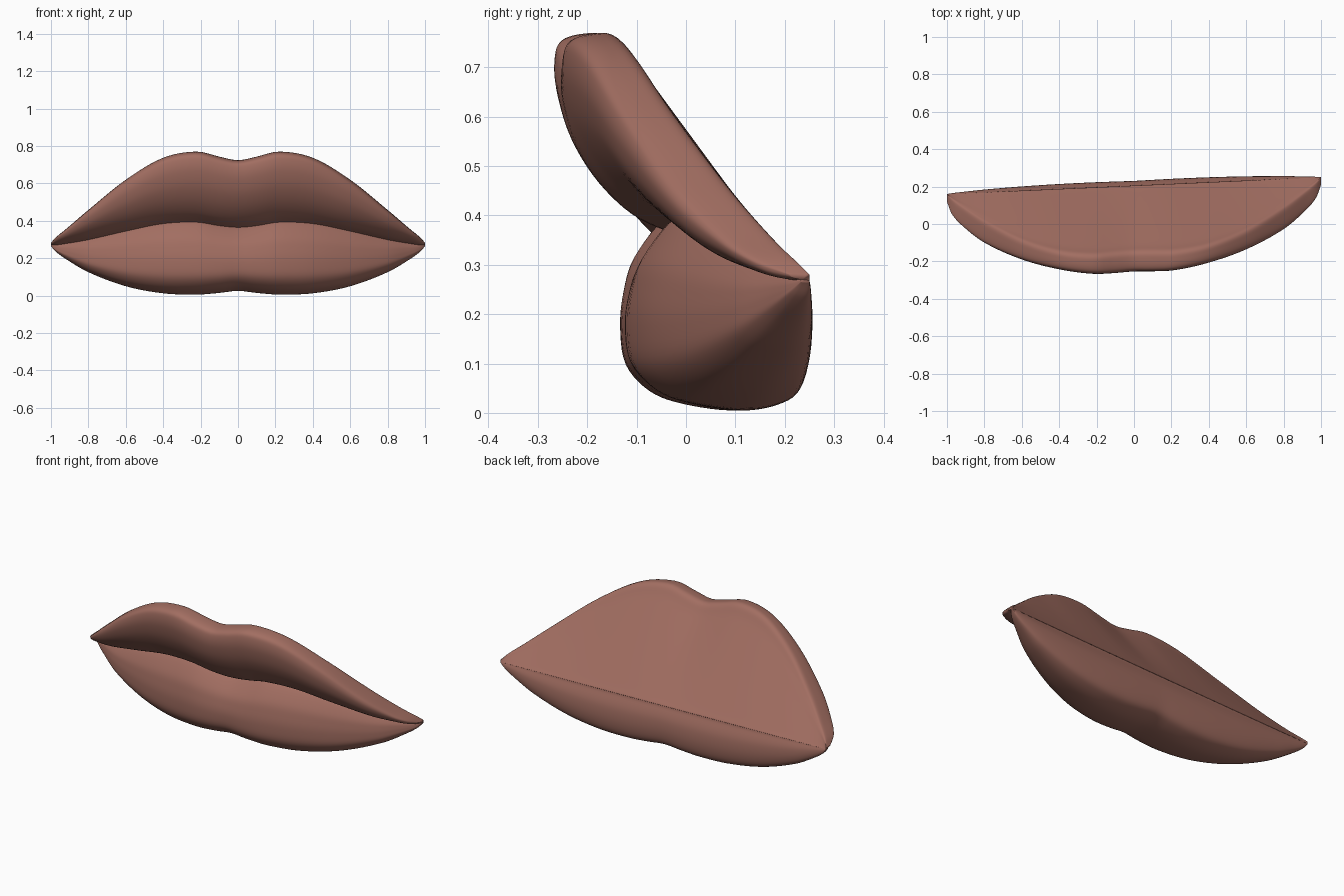
import bpy, bmesh, math

if "Cube" in bpy.data.objects:
    bpy.data.objects.remove(bpy.data.objects["Cube"])

# stations along half the mouth width, and the profile values at each
XS = [0, .1, .22, .4, .6, .8, .92, .975, 1]
TOP = [.722, .741, .768, .735, .618, .457, .355, .31, .282]      # upper outline
SEAM = [.365, .374, .393, .385, .345, .299, .278, .27, .27]      # line between the lips
BOTTOM = [.025, .014, .005, .012, .05, .125, .195, .235, .264]   # lower outline
Y_SEAM = [-.025, -.03, -.03, -.005, .035, .095, .145, .17, .19]
Y_UP_BACK = [-.135, -.138, -.142, -.118, -.05, .058, .138, .18, .205]
Y_UP_FRONT = [-.252, -.256, -.255, -.223, -.161, -.062, .035, .1, .165]
Y_LOW_FRONT = [-.125, -.127, -.122, -.09, -.025, .06, .13, .165, .188]
Y_BACK, Z_BACK, TILT = .205, .268, .045


def smooth_value(vs, x):
    """Smooth interpolation of a profile list at |x|, flat at the middle."""
    x = min(abs(x), .99999)
    n = len(XS) - 1
    i = max(k for k in range(n) if XS[k] <= x)

    def slope(k):
        if k == 0:
            return 0
        b = min(k + 1, n)
        return (vs[b] - vs[k - 1]) / (XS[b] - XS[k - 1])
    h = XS[i + 1] - XS[i]
    t = (x - XS[i]) / h
    return ((2*t**3 - 3*t**2 + 1) * vs[i] + (t**3 - 2*t**2 + t) * h * slope(i)
            + (3*t**2 - 2*t**3) * vs[i + 1] + (t**3 - t**2) * h * slope(i + 1))


def mix(a, b, t):
    return a + (b - a) * t


def closed_curve(pts, steps=5):
    """Closed Catmull-Rom curve through the section points."""
    out, n = [], len(pts)
    for i in range(n):
        p = [pts[(i + k - 1) % n] for k in range(4)]
        for s in range(steps):
            t = s / steps
            out.append(tuple(.5 * (2*b + (c - a)*t + (2*a - 5*b + 4*c - d)*t*t
                                   + (3*b - a - 3*c + d)*t**3) for a, b, c, d in zip(*p)))
    return out


def upper_section(x):
    zt, zs, ys, yb, yf = (smooth_value(v, x) for v in (TOP, SEAM, Y_SEAM, Y_UP_BACK, Y_UP_FRONT))
    h = zt - zs
    zr = zt - .07 * h
    back = [(mix(Y_BACK, yb, t), mix(Z_BACK, zr, t)) for t in (0, .08, .35, .65, .92)]
    rim = [(mix(yb, yf, .12), zt - .015 * h), (mix(yb, yf, .5), zt), (mix(yb, yf, .88), zt - .035 * h)]
    front = [(mix(ys, yf, u), zt - t * h) for t, u in
             ((.12, 1), (.28, .99), (.5, .88), (.72, .66), (.9, .36), (1, .03))]
    inner = [(mix(ys, Y_BACK, t), mix(zs, Z_BACK, t)) for t in (.12, .5, .92)]
    return back + rim + front + inner


def lower_section(x):
    zs, zb, ys, yf = (smooth_value(v, x) for v in (SEAM, BOTTOM, Y_SEAM, Y_LOW_FRONT))
    h = zs - zb
    hb = Z_BACK - zb
    front = [(mix(ys, yf, u), zs - t * h) for t, u in ((0, .05), (.2, .7), (.38, .93), (.56, 1), (.76, .88))]
    under = [(mix(yf, Y_BACK, w), zb + t * h) for w, t in ((.18, .1), (.38, .035), (.68, 0), (.9, .03))]
    back = [(Y_BACK + b * hb, zb + t * hb) for t, b in ((.15, .035), (.4, .1), (.7, .09), (.94, .01))]
    top = [(mix(Y_BACK, ys, t), mix(Z_BACK, zs, t) + .012 * t) for t in (.06, .5, .85)]
    return front + under + back + top


def loft(name, section, mat, n=96):
    bm = bmesh.new()
    rings = []
    for i in range(n + 1):
        x = math.sin(math.pi * (i / n - .5))
        rings.append([bm.verts.new((x, y + TILT * x, max(z, 0)))
                      for y, z in closed_curve(section(x))])
    for a, b in zip(rings, rings[1:]):
        for k in range(len(a)):
            j = (k + 1) % len(a)
            bm.faces.new((a[k], a[j], b[j], b[k]))
    bm.faces.new(rings[0])
    bm.faces.new(rings[-1])
    bmesh.ops.recalc_face_normals(bm, faces=bm.faces)
    for f in bm.faces:
        f.smooth = True
    me = bpy.data.meshes.new(name)
    bm.to_mesh(me)
    bm.free()
    me.materials.append(mat)
    ob = bpy.data.objects.new(name, me)
    bpy.context.collection.objects.link(ob)


lip_colour = bpy.data.materials.new("dusty_rose")
lip_colour.diffuse_color = (.36, .155, .12, 1)
lip_colour.use_nodes = True
lip_colour.node_tree.nodes["Principled BSDF"].inputs["Base Color"].default_value = lip_colour.diffuse_color

# upper lip with its bow, and the fuller lower lip
loft("upper_lip", upper_section, lip_colour)
loft("lower_lip", lower_section, lip_colour)
